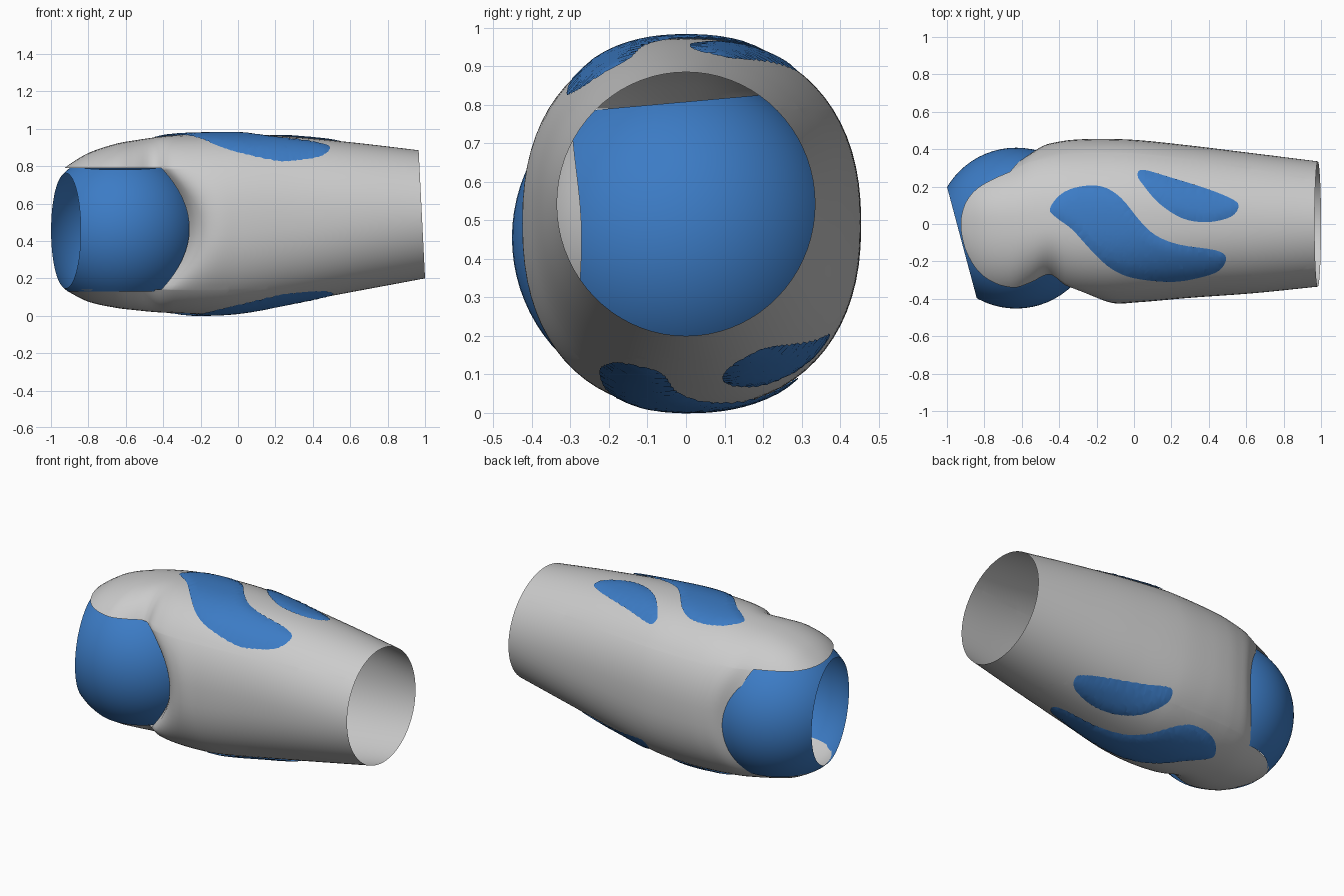
import bpy, bmesh, math
from mathutils import Vector

if "Cube" in bpy.data.objects:
    bpy.data.objects.remove(bpy.data.objects["Cube"])

blue = bpy.data.materials.new("blue")
blue.diffuse_color = (0.045, 0.2, 0.56, 1)
blue.use_nodes = True
blue.node_tree.nodes["Principled BSDF"].inputs["Base Color"].default_value = blue.diffuse_color

# Sleeve stations: x, back half width, front half width, top z, bottom z
ST = [(-0.95, .20, .20, .77, .16), (-0.9, .28, .34, .81, .125),
      (-0.8, .32, .42, .87, .075), (-0.65, .37, .44, .92, .042),
      (-0.55, .42, .39, .938, .03), (-0.45, .44, .33, .953, .02),
      (-0.36, .45, .40, .963, .015), (-0.2, .455, .425, .97, .01),
      (0, .45, .42, .972, .02), (.3, .42, .395, .957, .07),
      (.65, .378, .37, .925, .135), (1, .335, .335, .885, .20)]
ZC, ZH = 0.465, 0.325          # middle and half height of the joint window


def station(x):
    """Smoothly interpolated sleeve dimensions at x."""
    i = max(k for k in range(len(ST) - 1) if k == 0 or ST[k][0] <= x)
    a, b = ST[i], ST[i + 1]
    p, q = ST[max(i - 1, 0)], ST[min(i + 2, len(ST) - 1)]
    w = b[0] - a[0]
    t = (x - a[0]) / w
    out = []
    for k in range(1, 5):
        m0 = (b[k] - p[k]) / (b[0] - p[0]) * w
        m1 = (q[k] - a[k]) / (q[0] - a[0]) * w
        out.append((2*t**3 - 3*t**2 + 1)*a[k] + (t**3 - 2*t**2 + t)*m0
                   + (3*t**2 - 2*t**3)*b[k] + (t**3 - t**2)*m1)
    return out, 2.3 - 0.3 * max(0, x)


def finish(bm, name, mat=None):
    bmesh.ops.recalc_face_normals(bm, faces=bm.faces)
    me = bpy.data.meshes.new(name)
    bm.to_mesh(me)
    bm.free()
    for p in me.polygons:
        p.use_smooth = True
    ob = bpy.data.objects.new(name, me)
    bpy.context.collection.objects.link(ob)
    if mat:
        me.materials.append(mat)
    return ob


def cut(bm, co, no, clear=False):
    bmesh.ops.bisect_plane(bm, geom=bm.verts[:] + bm.edges[:] + bm.faces[:],
                           plane_co=co, plane_no=no, clear_outer=clear, dist=1e-5)


def spow(v, e):
    return math.copysign(abs(v) ** e, v)


# Grey sleeve: lofted superellipse sections
bm = bmesh.new()
NX, NA = 84, 72
rings = []
for i in range(NX + 1):
    x = -0.95 + 1.95 * i / NX
    (hb, hf, top, bot), n = station(x)
    ring = []
    for j in range(NA):
        a = 2 * math.pi * j / NA
        c, s = spow(math.cos(a), 2 / n), spow(math.sin(a), 2 / n)
        ring.append(bm.verts.new((x, c * (hb if c > 0 else hf),
                                  (top + bot) / 2 + s * (top - bot) / 2)))
    rings.append(ring)
for r0, r1 in zip(rings, rings[1:]):
    for j in range(NA):
        k = (j + 1) % NA
        bm.faces.new((r0[j], r0[k], r1[k], r1[j]))

# Joint window, leaving top and bottom lobes
for z in (ZC - ZH, ZC + ZH):
    cut(bm, (0, 0, z), (0, 0, 1))
for x in (-0.41, -0.66):
    cut(bm, (x, 0, 0), (1, 0, 0))
dead = []
for f in bm.faces:
    c = f.calc_center_median()
    if abs(c.z - ZC) < ZH and c.x < (-0.41 if c.y < 0 else -0.66):
        dead.append(f)
bmesh.ops.delete(bm, geom=dead, context='FACES')

# Curved window edges, rolled front rim, slanted open end
for v in bm.verts:
    x, y, z = v.co
    b = max(0, 1 - ((z - ZC) / ZH) ** 2)
    if y < 0 and -0.42 < x < 0:
        f = -x / 0.41
        v.co.x += 0.15 * b * f
        v.co.y *= 1 - 0.24 * b * f ** 4
    elif y >= 0 and -0.67 < x < -0.2:
        v.co.x += 0.09 * b * (-0.2 - x) / 0.46
    if x > 0:
        v.co.x -= 0.05 * x * (z - 0.2)
finish(bm, "sleeve")

# Blue joint ball: hollow, trimmed top and bottom, open at the socket end
bm = bmesh.new()
bmesh.ops.create_uvsphere(bm, u_segments=64, v_segments=40, radius=0.43)
bmesh.ops.translate(bm, verts=bm.verts, vec=(-0.63, -0.022, 0.455))
cut(bm, (0, 0, 0.808), (0, -0.09, 1), True)
cut(bm, (0, 0, 0.13), (0, 0, -1), True)
cut(bm, (-0.92, -0.1, 0.445), (-0.966, -0.258, 0), True)
finish(bm, "joint_ball", blue)

# Raised panels, draped over the sleeve
BIG = [(-.45, .08), (-.39, .16), (-.29, .2), (-.17, .2), (-.07, .14), (.03, .02),
       (.12, -.06), (.25, -.11), (.45, -.14), (.51, -.18), (.47, -.25), (.35, -.29),
       (.2, -.31), (0, -.29), (-.12, -.24), (-.22, -.15), (-.33, -.03), (-.41, .03)]
SMALL = [(.02, .26), (.05, .29), (.2, .25), (.4, .19), (.53, .14), (.58, .1),
         (.54, .04), (.41, .01), (.27, .03), (.14, .11), (.05, .21)]


def smooth_loop(pts, sub=4):
    out, n = [], len(pts)
    for i in range(n):
        p, a, b, q = (Vector(pts[(i + k) % n]) for k in (-1, 0, 1, 2))
        for s in range(sub):
            t = s / sub
            out.append(0.5 * (2*a + (b - p)*t + (2*p - 5*a + 4*b - q)*t*t
                              + (3*a - p - 3*b + q)*t**3))
    return out


def panel(name, pts, side, dy=0):
    loop = [Vector((p.x, p.y + dy)) for p in smooth_loop(pts)]
    bm = bmesh.new()
    bm.faces.new([bm.verts.new((p.x, p.y, 0)) for p in loop])
    bmesh.ops.triangulate(bm, faces=bm.faces[:])
    for i in range(-16, 21):
        cut(bm, (i * 0.03, 0, 0), (1, 0, 0))
    for i in range(-12, 15):
        cut(bm, (0, i * 0.03, 0), (0, 1, 0))
    for v in bm.verts:
        x, y, _ = v.co
        (hb, hf, top, bot), n = station(x)
        d = min((Vector((x, y)) - p).length for p in loop)
        e = min(1, d / 0.05)
        r = min(0.99, abs(y) / (hb if y > 0 else hf))
        z = (top + bot) / 2 + side * (top - bot) / 2 * (1 - r ** n) ** (1 / n)
        v.co.z = z + side * (0.003 + 0.008 * e * (2 - e))
        if x > 0:
            v.co.x -= 0.05 * x * (z - 0.2)
    finish(bm, name, blue)


for label, side, dy in (("top", 1, 0), ("bottom", -1, 0.085)):
    panel(label + "_large_panel", BIG, side, dy)
    panel(label + "_small_panel", SMALL, side, dy)
